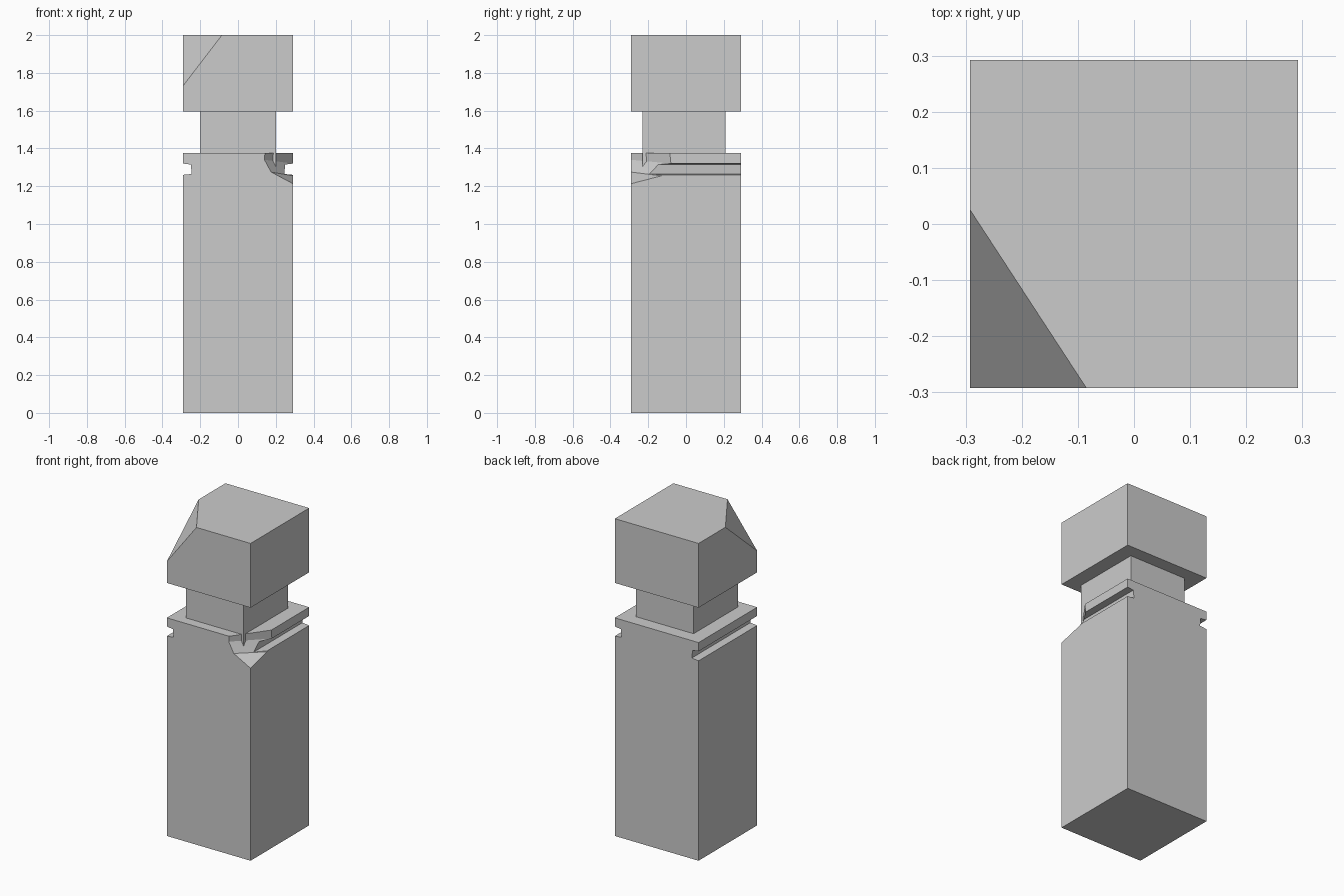
import bpy, bmesh
from mathutils import Vector

cube = bpy.data.objects.get("Cube")
if cube:
    bpy.data.objects.remove(cube, do_unlink=True)

stone = bpy.data.materials.new("light_grey_stone")
stone.use_nodes = True
colour = (0.6, 0.6, 0.6, 1)
stone.diffuse_color = colour
stone.node_tree.nodes["Principled BSDF"].inputs["Base Color"].default_value = colour


def finish(bm, name):
    bmesh.ops.recalc_face_normals(bm, faces=bm.faces)
    mesh = bpy.data.meshes.new(name)
    bm.to_mesh(mesh)
    bm.free()
    mesh.materials.append(stone)
    obj = bpy.data.objects.new(name, mesh)
    bpy.context.collection.objects.link(obj)
    return obj


def box(low, high):
    bm = bmesh.new()
    bmesh.ops.create_cube(bm, size=1)
    low, high = Vector(low), Vector(high)
    for v in bm.verts:
        v.co = (low + high) / 2 + v.co * (high - low)
    return bm


W = 0.292

# Post: a profile with a groove on each side, extruded front to back
half = [(W, 0), (W, 1.26), (0.245, 1.265), (0.25, 1.315), (W, 1.32), (W, 1.375)]
outline = half + [(-x, z) for x, z in reversed(half)]
bm = bmesh.new()
face = bm.faces.new([bm.verts.new((x, -W, z)) for x, z in outline])
sweep = bmesh.ops.extrude_face_region(bm, geom=[face])
moved = [g for g in sweep["geom"] if isinstance(g, bmesh.types.BMVert)]
bmesh.ops.translate(bm, verts=moved, vec=(0, 2 * W, 0))
post = finish(bm, "post")

# Chipped corner: a convex scoop taken out of the post
bm = bmesh.new()
front = [(0.145, 1.42), (0.14, 1.34), (0.175, 1.275), (W, 1.213)]
side = [(-0.09, 1.42), (-0.08, 1.32), (-0.13, 1.255), (-W, 1.213)]
for x, z in front:
    for y in (-W, -0.4):
        bm.verts.new((x, y, z))
for y, z in side:
    for x in (W, 0.4):
        bm.verts.new((x, y, z))
for co in ((0.4, -0.4, 1.42), (0.4, -0.4, 1.213), (0.215, -0.215, 1.3)):
    bm.verts.new(co)
hull = bmesh.ops.convex_hull(bm, input=bm.verts)
loose = [v for v in bm.verts if not v.link_faces]
bmesh.ops.delete(bm, geom=loose, context="VERTS")
cutter = finish(bm, "chip_cutter")
cutter.hide_render = True
cutter.hide_viewport = True
cutter.display_type = "WIRE"
chip = post.modifiers.new("chip", "BOOLEAN")
chip.operation = "DIFFERENCE"
chip.solver = "EXACT"
chip.object = cutter

# Neck
finish(box((-0.2, -0.23, 1.3), (0.2, 0.21, 1.6)), "neck")

# Head block with one corner sliced off
bm = box((-W, -W, 1.595), (W, W, 2))
a = Vector((-W, -W, 1.73))
b = Vector((-0.085, -W, 2))
c = Vector((-W, 0.025, 2))
normal = (c - a).cross(b - a)
if normal.z < 0:
    normal.negate()
cut = bmesh.ops.bisect_plane(bm, geom=bm.verts[:] + bm.edges[:] + bm.faces[:],
                             plane_co=a, plane_no=normal, clear_outer=True)
edges = [g for g in cut["geom_cut"] if isinstance(g, bmesh.types.BMEdge)]
bmesh.ops.holes_fill(bm, edges=edges)
finish(bm, "head")
